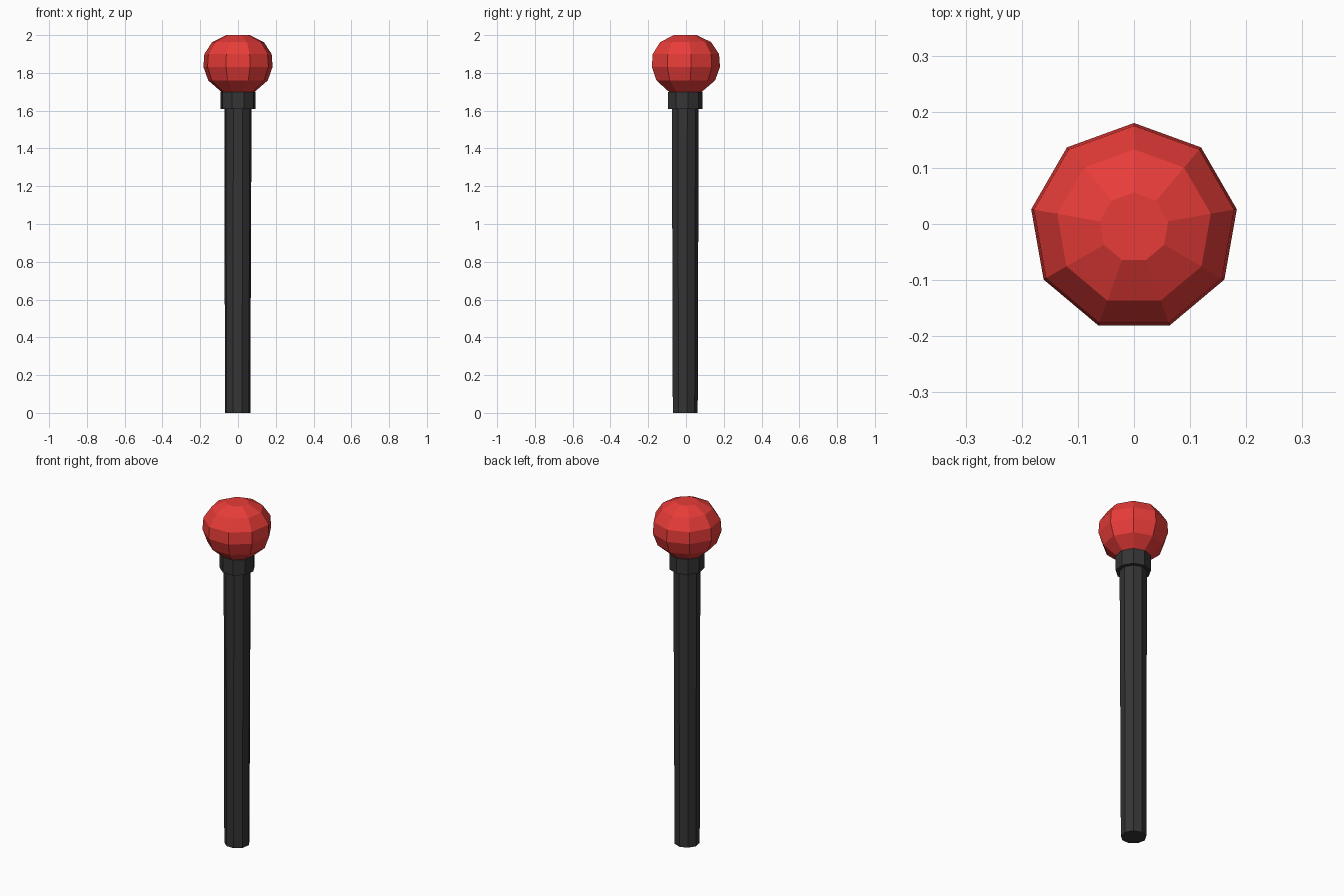
import bpy, bmesh, math

if "Cube" in bpy.data.objects:
    bpy.data.objects.remove(bpy.data.objects["Cube"])

SIDES = 9
CY = -0.006  # nine-sided rings have a corner at +y, so their centre sits slightly behind the middle


def material(name, rgb):
    m = bpy.data.materials.new(name)
    m.diffuse_color = (*rgb, 1)
    m.use_nodes = True
    m.node_tree.nodes["Principled BSDF"].inputs["Base Color"].default_value = m.diffuse_color
    return m


def lathe(name, profile, mat):
    """Flat-shaded nine-sided solid from (radius, z, x offset) rings, bottom to top."""
    bm = bmesh.new()
    rings = []
    for r, z, ox in profile:
        angles = [math.pi / 2 + i * math.tau / SIDES for i in range(SIDES)]
        rings.append([bm.verts.new((ox + r * math.cos(a), CY + r * math.sin(a), z))
                      for a in angles])
    for lo, hi in zip(rings, rings[1:]):
        for i in range(SIDES):
            j = (i + 1) % SIDES
            bm.faces.new((lo[i], lo[j], hi[j], hi[i]))
    bm.faces.new(rings[0][::-1])
    bm.faces.new(rings[-1])
    me = bpy.data.meshes.new(name)
    bm.to_mesh(me)
    bm.free()
    me.materials.append(mat)
    ob = bpy.data.objects.new(name, me)
    bpy.context.collection.objects.link(ob)
    return ob


dark = material("dark_grey", (0.035, 0.035, 0.035))
red = material("red", (0.8, 0.045, 0.04))

# Slightly tapered shaft
lathe("shaft", [(0.068, 0, -0.002), (0.071, 0.95, -0.001), (0.073, 1.61, 0)], dark)

# Collar under the ball
lathe("collar", [(0.094, 1.61, 0), (0.094, 1.70, 0)], dark)

# Faceted ball on top
lathe("ball", [(0.09, 1.70, 0), (0.16, 1.76, 0), (0.186, 1.832, 0),
               (0.181, 1.90, 0), (0.139, 1.963, 0), (0.062, 2.0, 0)], red)
